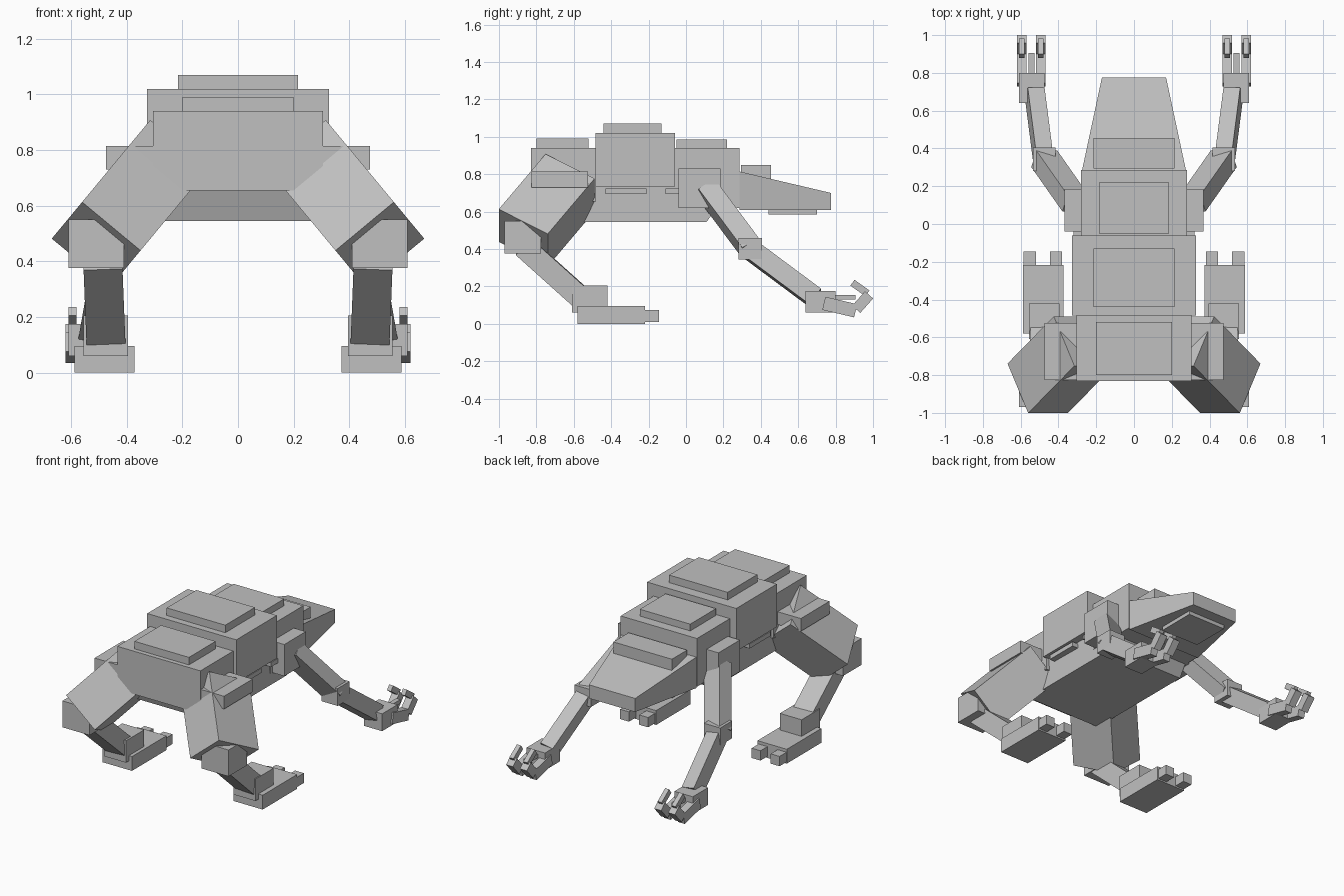
import bpy
from mathutils import Vector

cube = bpy.data.objects.get("Cube")
if cube:
    bpy.data.objects.remove(cube, do_unlink=True)

grey = bpy.data.materials.new("plain grey")
grey.use_nodes = True
COLOUR = (0.53, 0.53, 0.53, 1)
grey.diffuse_color = COLOUR
grey.node_tree.nodes["Principled BSDF"].inputs["Base Color"].default_value = COLOUR

QUADS = [(0, 3, 2, 1), (4, 5, 6, 7), (0, 1, 5, 4), (1, 2, 6, 5), (2, 3, 7, 6), (3, 0, 4, 7)]
CORNERS = [(-1, -1), (1, -1), (1, 1), (-1, 1)]


def solid(name, verts):
    """Six-sided solid from a bottom ring and a top ring."""
    mesh = bpy.data.meshes.new(name)
    mesh.from_pydata([tuple(v) for v in verts], [], QUADS)
    mesh.materials.append(grey)
    obj = bpy.data.objects.new(name, mesh)
    bpy.context.collection.objects.link(obj)
    return obj


def box(name, x, y, z):
    """Upright box from its (low, high) extents."""
    ring = [(x[0], y[0]), (x[1], y[0]), (x[1], y[1]), (x[0], y[1])]
    return solid(name, [(a, b, h) for h in z for a, b in ring])


def bar(name, start, end, width, depth):
    """Slanted box between two points."""
    start, end = Vector(start), Vector(end)
    along = (end - start).normalized()
    side = Vector((0, 1, 0)).cross(along).normalized()
    out = along.cross(side)
    return solid(name, [p + side * a * width / 2 + out * b * depth / 2
                        for p in (start, end) for a, b in CORNERS])


def centred(name, half, y, z):
    return box(name, (-half, half), y, z)


# Body blocks with their raised back plates
centred("hip_block", 0.305, (-0.83, -0.48), (0.655, 0.94))
centred("hip_plate", 0.2, (-0.8, -0.52), (0.94, 0.99))
centred("waist_block", 0.327, (-0.485, -0.06), (0.735, 1.02))
centred("waist_plate", 0.215, (-0.44, -0.13), (1.02, 1.07))
centred("chest_block", 0.28, (-0.06, 0.285), (0.62, 0.94))
centred("chest_plate", 0.185, (-0.05, 0.22), (0.94, 0.985))
centred("hip_axle", 0.475, (-0.825, -0.525), (0.73, 0.815))

# Belly, narrowing downward
solid("belly", [(-0.28, -0.68, 0.545), (0.28, -0.68, 0.545), (0.28, 0.11, 0.545), (-0.28, 0.11, 0.545),
                (-0.29, -0.75, 0.74), (0.29, -0.75, 0.74), (0.27, 0.25, 0.74), (-0.27, 0.25, 0.74)])

# Wedge head with brow and jaw plates
solid("head", [(-0.275, 0.285, 0.61), (0.275, 0.285, 0.61), (0.17, 0.775, 0.61), (-0.17, 0.775, 0.61),
               (-0.275, 0.285, 0.815), (0.275, 0.285, 0.815), (0.17, 0.775, 0.7), (-0.17, 0.775, 0.7)])
centred("brow_plate", 0.215, (0.295, 0.455), (0.77, 0.85))
centred("jaw_plate", 0.14, (0.44, 0.7), (0.585, 0.615))

# Limbs, built once per side
for label, s in (("left", 1), ("right", -1)):
    def side_box(name, x, y, z):
        box(label + "_" + name, sorted((s * x[0], s * x[1])), y, z)

    def side_bar(name, a, b, width, depth):
        bar(label + "_" + name, (s * a[0], a[1], a[2]), (s * b[0], b[1], b[2]), width, depth)

    # Side rods
    side_box("long_rod", (0.26, 0.32), (-0.43, -0.21), (0.695, 0.725))
    side_box("short_rod", (0.26, 0.32), (-0.11, -0.03), (0.695, 0.725))

    # Hind leg
    side_bar("thigh", (0.51, -0.87, 0.46), (0.265, -0.62, 0.755), 0.273, 0.313)
    side_box("knee", (0.41, 0.61), (-0.97, -0.775), (0.375, 0.55))
    side_bar("shin", (0.487, -0.87, 0.415), (0.475, -0.53, 0.11), 0.14, 0.12)
    side_box("ankle", (0.395, 0.555), (-0.61, -0.42), (0.06, 0.205))
    side_box("foot", (0.372, 0.587), (-0.58, -0.218), (0, 0.095))
    side_box("inner_toe", (0.38, 0.445), (-0.23, -0.145), (0.01, 0.075))
    side_box("outer_toe", (0.52, 0.585), (-0.23, -0.145), (0.01, 0.075))

    # Arm
    side_box("shoulder", (0.26, 0.368), (-0.04, 0.185), (0.62, 0.83))
    side_bar("upper_arm", (0.31, 0.11, 0.72), (0.475, 0.345, 0.405), 0.125, 0.105)
    side_box("elbow", (0.415, 0.535), (0.28, 0.405), (0.345, 0.46))
    side_bar("forearm", (0.48, 0.34, 0.4), (0.525, 0.69, 0.14), 0.09, 0.105)
    side_box("palm", (0.475, 0.61), (0.64, 0.8), (0.06, 0.175))
    side_box("thumb", (0.527, 0.558), (0.79, 0.905), (0.13, 0.155))

    # Curled fingers in three joints
    for finger, x in (("inner", 0.493), ("outer", 0.595)):
        side_bar(finger + "_finger_base", (x, 0.737, 0.11), (x, 0.907, 0.07), 0.05, 0.072)
        side_bar(finger + "_finger_middle", (x, 0.91, 0.078), (x, 0.979, 0.155), 0.05, 0.058)
        side_bar(finger + "_finger_tip", (x, 0.97, 0.163), (x, 0.89, 0.22), 0.03, 0.038)
